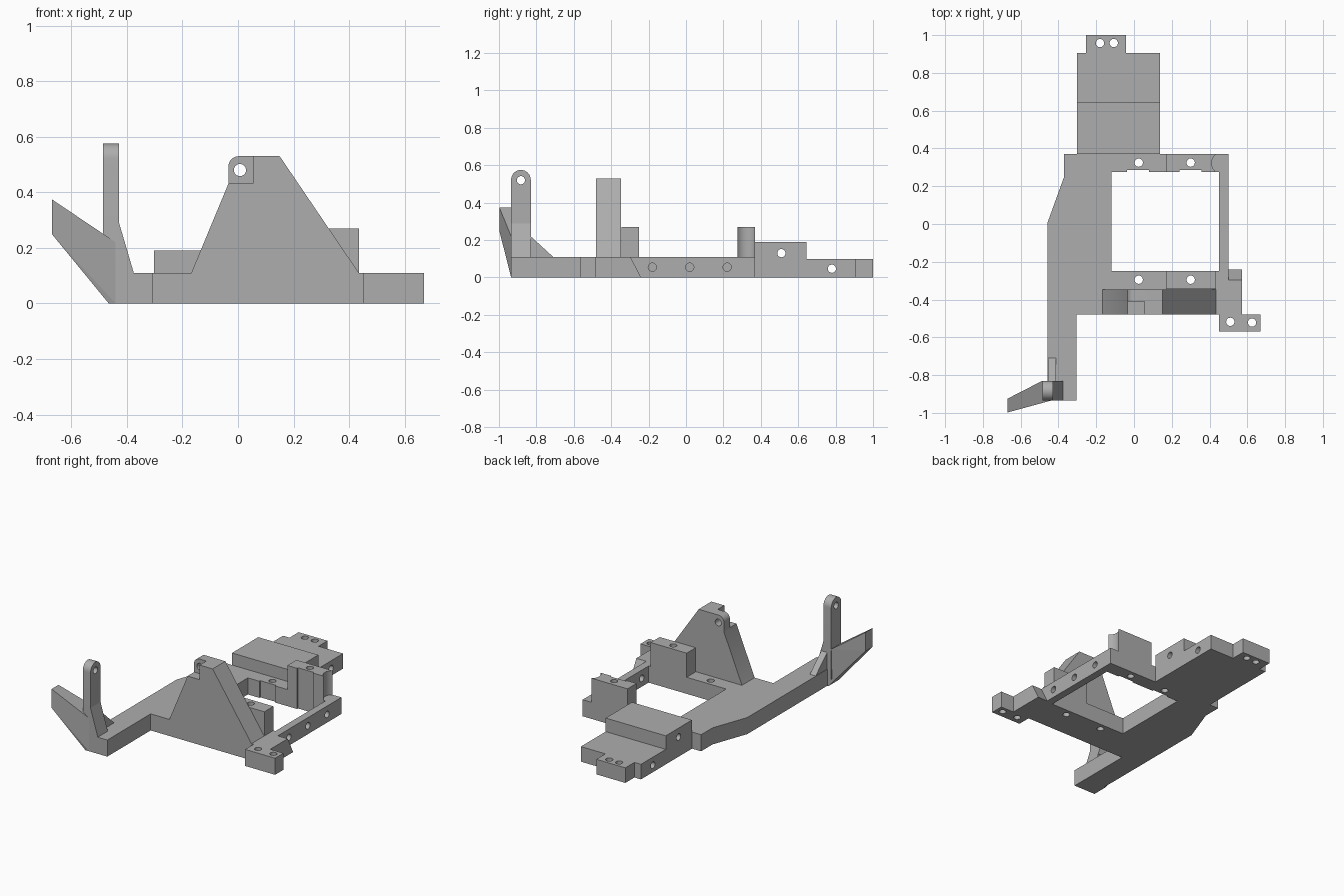
import bpy, bmesh, math

cube = bpy.data.objects.get("Cube")
if cube:
    bpy.data.objects.remove(cube, do_unlink=True)

grey = bpy.data.materials.new("plain grey")
grey.use_nodes = True
GREY = (0.42, 0.42, 0.42, 1)
grey.diffuse_color = GREY
grey.node_tree.nodes["Principled BSDF"].inputs["Base Color"].default_value = GREY

# Where a profile point (a, b) at depth t lands for each extrusion axis
PLACE = {
    "x": lambda a, b, t: (t, a, b),
    "y": lambda a, b, t: (a, t, b),
    "z": lambda a, b, t: (a, b, t),
}
HOLE = 0.022
DECK = 0.11


def finish(name, bm):
    bmesh.ops.recalc_face_normals(bm, faces=bm.faces)
    mesh = bpy.data.meshes.new(name)
    bm.to_mesh(mesh)
    bm.free()
    mesh.materials.append(grey)
    ob = bpy.data.objects.new(name, mesh)
    bpy.context.collection.objects.link(ob)
    return ob


def prism(name, points, axis, lo, hi):
    """Extrude a closed profile along an axis."""
    bm = bmesh.new()
    ends = [[bm.verts.new(PLACE[axis](a, b, t)) for a, b in points] for t in (lo, hi)]
    bm.faces.new(ends[0])
    bm.faces.new(ends[1])
    for i in range(len(points)):
        j = (i + 1) % len(points)
        bm.faces.new((ends[0][i], ends[0][j], ends[1][j], ends[1][i]))
    return finish(name, bm)


def box(name, x0, x1, y0, y1, z0, z1):
    return prism(name, [(x0, y0), (x1, y0), (x1, y1), (x0, y1)], "z", z0, z1)


def hull(name, points):
    bm = bmesh.new()
    verts = [bm.verts.new(p) for p in points]
    bmesh.ops.convex_hull(bm, input=verts)
    bmesh.ops.dissolve_limit(bm, angle_limit=0.01, verts=bm.verts, edges=bm.edges)
    return finish(name, bm)


def arc(ca, cb, r, start, end, steps):
    angles = [math.radians(start + (end - start) * i / steps) for i in range(steps + 1)]
    return [(ca + r * math.cos(t), cb + r * math.sin(t)) for t in angles]


def cut(ob, cutter):
    cutter.hide_render = True
    mod = ob.modifiers.new("cut", "BOOLEAN")
    mod.operation = "DIFFERENCE"
    mod.solver = "EXACT"
    mod.object = cutter
    bpy.context.view_layer.objects.active = ob
    bpy.ops.object.modifier_apply(modifier=mod.name)
    bpy.data.objects.remove(cutter, do_unlink=True)


def drill(ob, axis, centres, lo, hi, r=HOLE):
    for a, b in centres:
        cut(ob, prism("drill", arc(a, b, r, 0, 345, 23), axis, lo, hi))


def smooth(ob):
    bpy.ops.object.select_all(action="DESELECT")
    ob.select_set(True)
    bpy.context.view_layer.objects.active = ob
    bpy.ops.object.shade_smooth_by_angle(angle=math.radians(30))


# Base frame with a rectangular window and a long arm
frame = prism("base_frame", [
    (-0.305, -0.935), (-0.305, -0.48), (0.5, -0.48), (0.5, 0.37), (-0.37, 0.37),
    (-0.37, 0.25), (-0.457, 0.01), (-0.457, -0.935)], "z", 0, DECK)
cut(frame, box("window", -0.12, 0.45, -0.25, 0.275, -0.1, 0.3))

# Raised mounting posts on the front and back rails
front_post = box("front_post", 0.17, 0.435, -0.345, -0.25, DECK, 0.27)
back_post = box("back_post", 0.17, 0.437, 0.275, 0.37, DECK, 0.27)
drill(back_post, "z", [(0.471, 0.3225)], 0.05, 0.4, r=0.06)

# Screw holes through the rails, and shallow slots beside the rear ones
for x in (0.025, 0.30):
    for y in (-0.295, 0.325):
        drill(frame, "z", [(x, y)], -0.1, 0.4)
for part in (frame, back_post):
    for x in (0.022, 0.30):
        if part is frame or x > 0.1:
            cut(part, box("slot", x - 0.058, x + 0.058, 0.25, 0.285, -0.1, 0.4))
drill(front_post, "z", [(0.30, -0.295)], 0, 0.4)
drill(back_post, "z", [(0.30, 0.325)], 0, 0.4)
drill(frame, "x", [(y, 0.055) for y in (-0.18, 0.02, 0.22)], 0.42, 0.6)

# Side wedge and drilled corner foot
wedge = prism("side_wedge", [(-0.48, 0), (-0.24, 0), (-0.297, DECK), (-0.48, DECK)],
              "x", 0.5, 0.573)
foot = box("corner_foot", 0.45, 0.67, -0.568, -0.48, 0, DECK)
drill(foot, "z", [(0.51, -0.518), (0.625, -0.522)], -0.1, 0.3)

# Stepped rear block and its end tab
rear = prism("rear_block", [(0.37, 0), (0.905, 0), (0.905, 0.1), (0.645, 0.1),
                            (0.645, 0.19), (0.37, 0.19)], "x", -0.303, 0.138)
drill(rear, "x", [(0.51, 0.13), (0.78, 0.047)], -0.5, 0.4)
tab = box("rear_tab", -0.255, -0.042, 0.905, 1.0, 0, 0.1)
drill(tab, "z", [(-0.18, 0.958), (-0.107, 0.958)], -0.1, 0.3)

# Tall tapered bracket with a rounded, drilled ear
bracket = prism("tall_bracket", [(-0.168, DECK), (0.435, DECK), (0.15, 0.53)]
                + arc(0.003, 0.492, 0.038, 90, 180, 8) + [(-0.035, 0.43)],
                "y", -0.48, -0.347)
cut(bracket, box("recess", -0.2, 0.055, -0.6, -0.41, 0.433, 0.7))
drill(bracket, "y", [(0.007, 0.48)], -0.6, -0.2)

# Upright lug with a round top, flared foot and rear rib
lug = prism("upright_lug", [(-0.935, 0.05), (-0.83, 0.05)]
            + arc(-0.8825, 0.5225, 0.0525, 0, 180, 16), "x", -0.485, -0.428)
drill(lug, "x", [(-0.8825, 0.52)], -0.6, -0.3)
prism("lug_flare", [(-0.44, 0.05), (-0.375, 0.05), (-0.375, DECK), (-0.428, 0.29),
                    (-0.44, 0.29)], "y", -0.935, -0.83)
prism("lug_rib", [(-0.84, 0.05), (-0.71, 0.05), (-0.71, DECK), (-0.83, 0.22),
                  (-0.84, 0.22)], "x", -0.455, -0.412)

# Swept wing reaching out from the lug
hull("side_wing", [(-0.67, y, z) for y in (-0.998, -0.925) for z in (0.25, 0.375)]
     + [(x, y, z) for y in (-0.935, -0.83) for x, z in ((-0.465, 0), (-0.485, 0.25),
                                                       (-0.44, 0), (-0.44, 0.22))])

for part in (frame, back_post, front_post, foot, rear, tab, bracket, lug):
    smooth(part)
